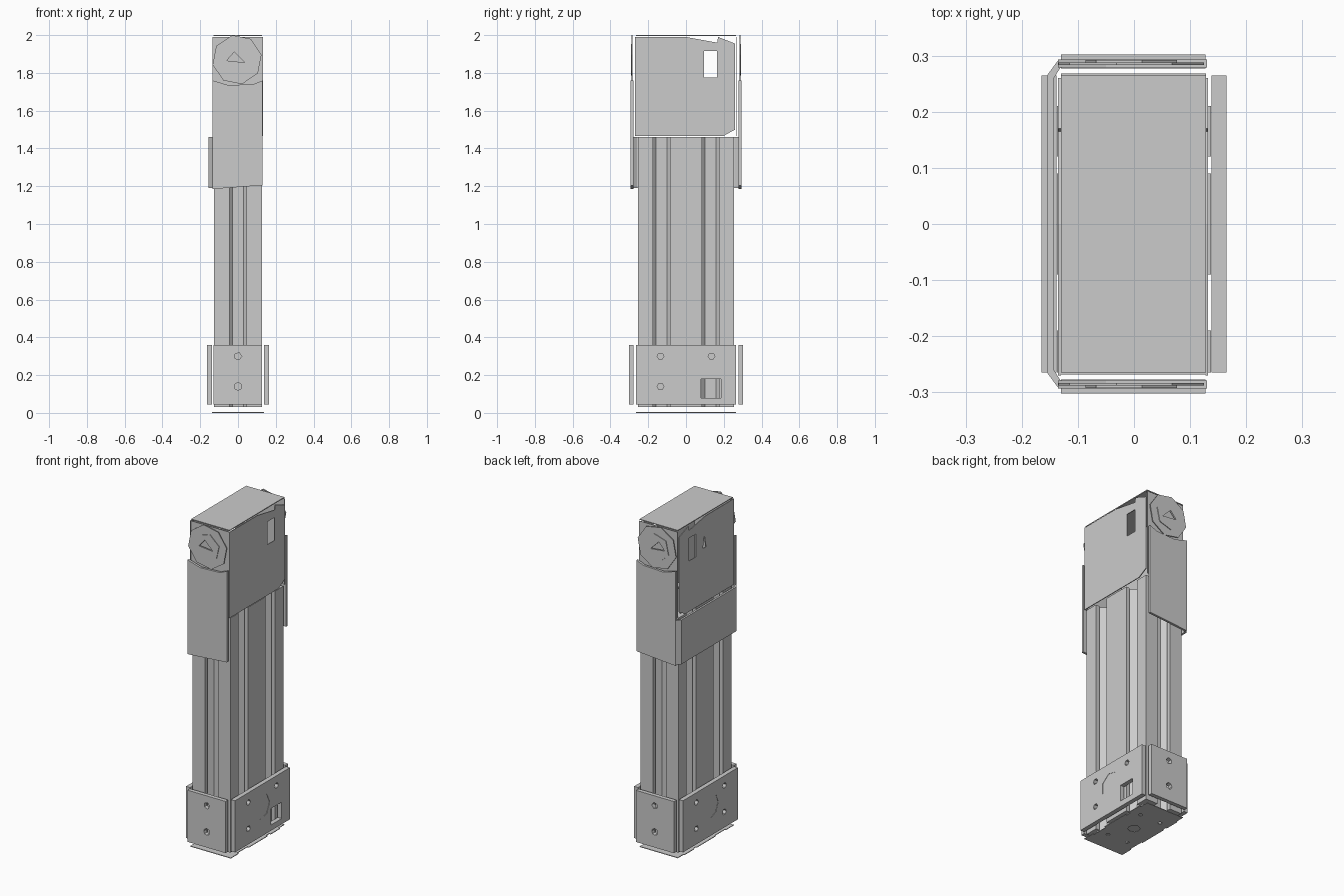
import bpy, bmesh, math
from mathutils import Vector

cube = bpy.data.objects.get("Cube")
if cube:
    bpy.data.objects.remove(cube, do_unlink=True)

grey = bpy.data.materials.new("plain_grey")
grey.use_nodes = True
grey.diffuse_color = (0.6, 0.6, 0.6, 1)
grey.node_tree.nodes["Principled BSDF"].inputs["Base Color"].default_value = (0.6, 0.6, 0.6, 1)


def prism(name, outline, axis, lo, hi, holes=()):
    """Extrude a 2D outline with holes along an axis: x -> (y,z), y -> (x,z), z -> (x,y)."""
    def place(p):
        return {"x": (lo, p[0], p[1]), "y": (p[0], lo, p[1]), "z": (p[0], p[1], lo)}[axis]
    bm = bmesh.new()
    edges = []
    for loop in [outline, *holes]:
        vs = [bm.verts.new(place(p)) for p in loop]
        edges += [bm.edges.new((vs[i - 1], vs[i])) for i in range(len(vs))]
    bmesh.ops.triangle_fill(bm, use_beauty=True, use_dissolve=False, edges=edges)
    ext = bmesh.ops.extrude_face_region(bm, geom=bm.faces[:], use_keep_orig=True)
    offset = Vector([hi - lo if a == axis else 0 for a in "xyz"])
    bmesh.ops.translate(bm, vec=offset,
                        verts=[g for g in ext["geom"] if isinstance(g, bmesh.types.BMVert)])
    bmesh.ops.recalc_face_normals(bm, faces=bm.faces[:])
    mesh = bpy.data.meshes.new(name)
    bm.to_mesh(mesh)
    bm.free()
    mesh.materials.append(grey)
    obj = bpy.data.objects.new(name, mesh)
    bpy.context.collection.objects.link(obj)
    return obj


def rect(a0, a1, b0, b1):
    return [(a0, b0), (a1, b0), (a1, b1), (a0, b1)]


def ngon(cx, cy, r, n, turn=0.0):
    return [(cx + r * math.cos(turn + math.tau * i / n),
             cy + r * math.sin(turn + math.tau * i / n)) for i in range(n)]


# Slotted column: one T slot in each short side, two in each long side
HX, HY = 0.127, 0.255
slot = [(-.045, 0), (-.045, .025), (-.07, .025), (-.03, .065),
        (.03, .065), (.07, .025), (.045, .025), (.045, 0)]
profile = [(-HX, -HY)] + [(s, -HY + d) for s, d in slot] + [(HX, -HY)]
for c in (-.13, .13):
    profile += [(HX - d, c + s) for s, d in slot]
profile += [(-x, -y) for x, y in profile]
prism("slotted_column", profile, "z", .03, 1.46)

# Base side plates with screw holes
screws = [(a, b) for a in (-.135, .135) for b in (.14, .3)]
left_holes = [ngon(a, b, .018, 6) for a, b in screws if (a, b) != (.135, .14)]
left_holes += [ngon(-.005, .225, .075, 7), rect(.08, .185, .08, .18)]
right_holes = [ngon(a, b, .018, 6) for a, b in screws] + [ngon(0, .225, .075, 8)]
side = rect(-.265, .265, .045, .36)
prism("base_left_plate", side, "x", .138, .165, left_holes)
prism("base_right_plate", side, "x", -.165, -.138, right_holes)
prism("left_plug", ngon(-.005, .225, .075, 7), "x", .14, .163)
prism("right_plug", ngon(0, .225, .075, 8), "x", -.163, -.14)
end_holes = [ngon(0, .14, .02, 8), ngon(0, .3, .02, 5)]
for name, y in (("front", -.302), ("back", .277)):
    prism(f"base_{name}_plate", rect(-.13, .127, .045, .36), "y", y, y + .025, end_holes)

# Thin sole with interlocking tabs
prism("sole", rect(-.13, .127, -.265, .265), "z", 0, .004,
      [ngon(0, 0, .035, 8)] + [ngon(x, y, .012, 6) for x in (-.07, .07) for y in (-.14, .14)])
for sign, name in ((-1, "right"), (1, "left")):
    for i, (a, b) in enumerate(((-.265, -.19), (-.09, .09), (.12, .21))):
        prism(f"sole_{name}_tab_{i}", rect(*sorted((sign * .127, sign * .137)), a, b), "z", 0, .004)

# Bent bracket around the right side, with tall front and back plates
outer = [(-.09, -.292), (-.135, -.292), (-.155, -.265)]
inner = [(-.143, -.26), (-.13, -.28), (-.09, -.28)]
wrap = outer + [(x, -y) for x, y in reversed(outer)]
wrap += [(x, -y) for x, y in reversed(inner)] + inner
prism("bracket_wrap", wrap, "z", 1.19, 1.46)
for name, y in (("front", -.293), ("back", .279)):
    prism(f"bracket_{name}_plate",
          [(-.135, 1.185), (.13, 1.205), (.13, 1.76), (.08, 1.74), (-.05, 1.735), (-.135, 1.76)],
          "y", y, y + .014)

# Head housing: shaped side panels, end walls and roof
panel = [(-.27, 1.467), (.2, 1.467), (.26, 1.5), (.26, 1.955), (.17, 1.99),
         (.165, 1.96), (0, 1.99), (-.27, 1.99)]
window = rect(.095, .165, 1.775, 1.915)
prism("head_left_panel", panel, "x", .127, .132, [window])
prism("head_right_panel", panel, "x", -.135, -.13, [window, [(0, 1.8), (.03, 1.8), (.015, 1.88)]])
shaft_hole = [(-.06, 1.865), (.035, 1.855), (-.02, 1.91)]
for name, s in (("front", -1), ("back", 1)):
    prism(f"head_{name}_wall", rect(-.13, .128, 1.467, 1.99), "y",
          *sorted((s * .264, s * .268)))
    # Faceted pulley flange with a raised hub
    prism(f"{name}_pulley_flange", ngon(-.005, 1.87, .132, 8, .2), "y",
          *sorted((s * .283, s * .288)), [shaft_hole])
    prism(f"{name}_pulley_hub", ngon(-.005, 1.87, .085, 6, .3), "y",
          *sorted((s * .288, s * .292)), [shaft_hole])
prism("head_roof", rect(-.13, .128, -.265, .265), "z", 1.995, 2.0)
